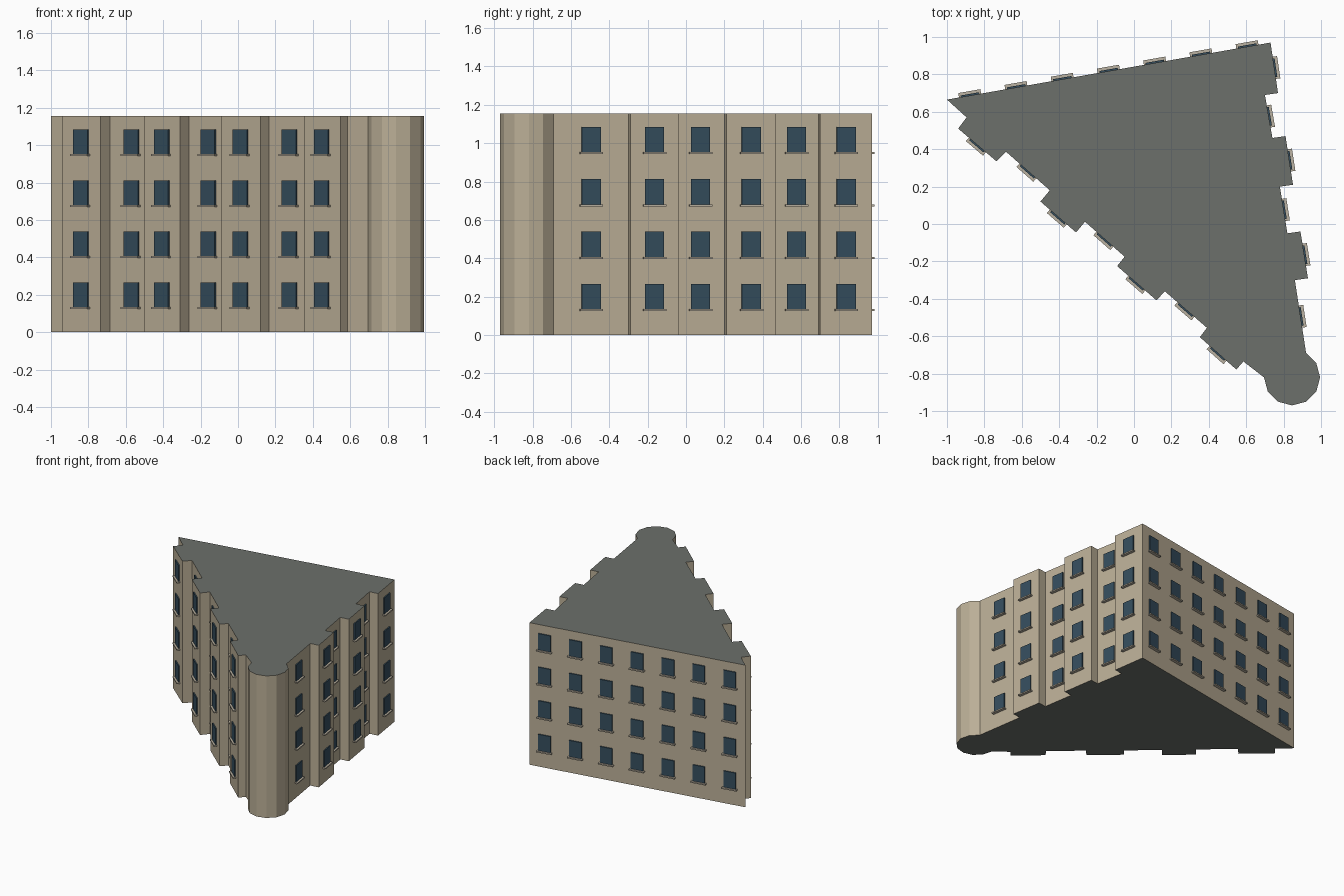
import bpy, bmesh, math
from mathutils import Vector, Matrix

if "Cube" in bpy.data.objects:
    bpy.data.objects.remove(bpy.data.objects["Cube"])

HEIGHT = 1.155
FLOORS = [0.2 + 0.273 * i for i in range(4)]   # window centre heights


def material(name, color):
    m = bpy.data.materials.new(name)
    m.diffuse_color = (*color, 1)
    m.use_nodes = True
    m.node_tree.nodes["Principled BSDF"].inputs["Base Color"].default_value = m.diffuse_color
    return m


WALL = material("stone", (0.50, 0.43, 0.31))
ROOF = material("roof_grey", (0.15, 0.16, 0.145))
GLASS = material("glass", (0.035, 0.075, 0.11))
SILL = material("sill_stone", (0.50, 0.45, 0.36))


def add_object(name, bm, mats):
    bmesh.ops.recalc_face_normals(bm, faces=bm.faces)
    me = bpy.data.meshes.new(name)
    bm.to_mesh(me)
    bm.free()
    for m in mats:
        me.materials.append(m)
    ob = bpy.data.objects.new(name, me)
    bpy.context.collection.objects.link(ob)
    return ob


# Footprint, clockwise from the back left corner
outline = [(-1, .665), (.73, .97),
           # stepped right facade
           (.77, .70), (.70, .69), (.74, .46), (.81, .47), (.85, .21), (.78, .20),
           (.82, -.05), (.89, -.04), (.93, -.29), (.86, -.30)]
# round corner tower, part of a 12-gon
outline += [(.845 + .15 * math.cos(math.radians(a)), -.82 + .15 * math.sin(math.radians(a)))
            for a in range(60, -181, -30)]
# stepped front left facade
outline += [(.585, -.735), (.547, -.778), (.352, -.605), (.39, -.555), (.165, -.36),
            (.12, -.408), (-.09, -.225), (-.05, -.175), (-.262, .012), (-.31, -.045),
            (-.50, .12), (-.45, .18), (-.685, .387), (-.735, .335), (-.94, .51), (-.895, .57)]

# Building body: extruded footprint with grey roof and underside
bm = bmesh.new()
base = bm.faces.new([bm.verts.new((x, y, 0)) for x, y in outline])
top = bmesh.ops.extrude_face_region(bm, geom=[base], use_keep_orig=True)
bmesh.ops.translate(bm, vec=(0, 0, HEIGHT),
                    verts=[v for v in top["geom"] if isinstance(v, bmesh.types.BMVert)])
bm.normal_update()
for f in bm.faces:
    f.material_index = 1 if abs(f.normal.z) > 0.5 else 0
add_object("building_body", bm, [WALL, ROOF])


# Windows and sills: evenly placed on every long wall segment
panes, sills = bmesh.new(), bmesh.new()


def add_box(bm, centre, direction, normal, width, depth, height):
    rot = Matrix((direction, normal, Vector((0, 0, 1)))).transposed().to_4x4()
    bmesh.ops.create_cube(bm, size=1, matrix=Matrix.Translation(centre) @ rot
                          @ Matrix.Diagonal((width, depth, height, 1)))


for i, start in enumerate(outline):
    a = Vector((*start, 0))
    b = Vector((*outline[(i + 1) % len(outline)], 0))
    if (b - a).length < 0.2:
        continue
    d = (b - a).normalized()
    n = Vector((-d.y, d.x, 0))
    count = 7 if i == 0 else 1
    for k in range(count):
        p = a.lerp(b, (k + 0.5) / count)
        for z in FLOORS:
            up = Vector((0, 0, z))
            add_box(panes, p + up + n * 0.001, d, n, 0.1, 0.016, 0.132)
            add_box(sills, p + up + n * 0.011 - Vector((0, 0, 0.071)), d, n, 0.12, 0.026, 0.01)

add_object("window_panes", panes, [GLASS])
add_object("window_sills", sills, [SILL])
